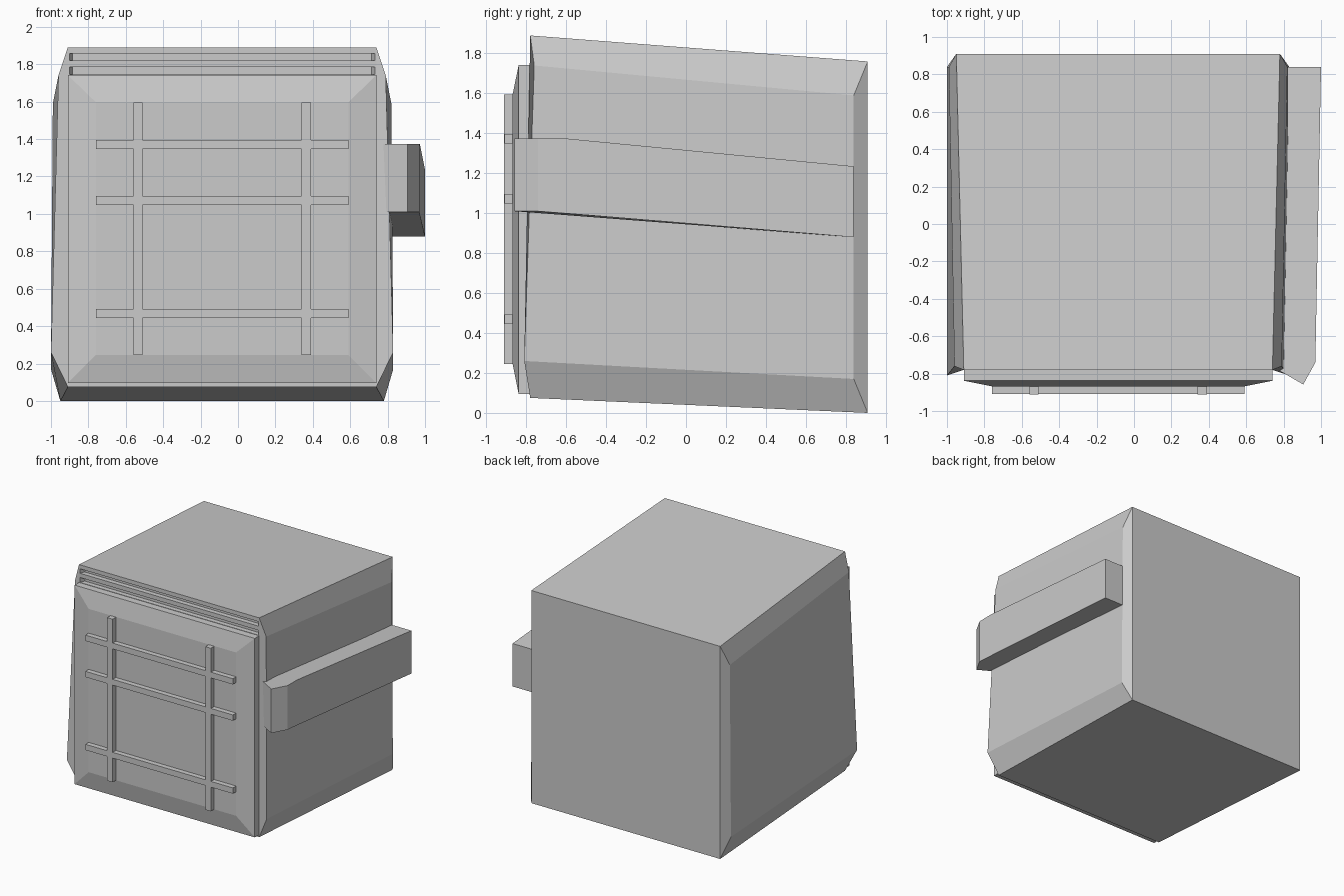
import bpy, bmesh

if "Cube" in bpy.data.objects:
    bpy.data.objects.remove(bpy.data.objects["Cube"])

CX = -0.085  # centre plane of the container body


def add_mesh(name, verts, faces):
    bm = bmesh.new()
    vs = [bm.verts.new(v) for v in verts]
    for f in faces:
        bm.faces.new([vs[i] for i in f])
    bmesh.ops.recalc_face_normals(bm, faces=bm.faces)
    me = bpy.data.meshes.new(name)
    bm.to_mesh(me)
    bm.free()
    ob = bpy.data.objects.new(name, me)
    bpy.context.collection.objects.link(ob)
    return ob


def loft(name, rings):
    """Closed solid through rings with equal vertex counts."""
    n = len(rings[0])
    faces = [[r * n + i, r * n + (i + 1) % n, (r + 1) * n + (i + 1) % n, (r + 1) * n + i]
             for r in range(len(rings) - 1) for i in range(n)]
    last = (len(rings) - 1) * n
    faces += [list(range(n))[::-1], list(range(last, last + n))]
    return add_mesh(name, [v for r in rings for v in r], faces)


def rect(x0, x1, z0, z1, y):
    return [(x0, y, z0), (x1, y, z0), (x1, y, z1), (x0, y, z1)]


def box(name, x0, x1, y0, y1, z0, z1):
    return loft(name, [rect(x0, x1, z0, z1, y0), rect(x0, x1, z0, z1, y1)])


# Body: tapered block with a raised, chamfered panel on each side
# (half width, y, z): front bottom, back bottom, back top, front top
edge = [(0.825, -0.78, 0.075), (0.865, 0.91, 0), (0.865, 0.91, 1.76), (0.825, -0.78, 1.89)]
panel = [(0.915, -0.81, 0.26), (0.915, 0.84, 0.17), (0.905, 0.84, 1.59), (0.875, -0.76, 1.74)]
body = loft("container_body", [[(CX + s * w, y, z) for w, y, z in ring]
                               for s, ring in ((-1, panel), (-1, edge), (1, edge), (1, panel))])

# Two vent slots above the door
for i, (z0, z1) in enumerate(((1.745, 1.785), (1.82, 1.857))):
    cutter = loft(f"slot_cutter_{i}", [rect(-0.91, 0.74, z0, z1, -0.80),
                                       rect(-0.885, 0.715, z0, z1, -0.74)])
    cutter.hide_render = True
    cutter.hide_set(True)
    mod = body.modifiers.new("vent_slot", 'BOOLEAN')
    mod.operation = 'DIFFERENCE'
    mod.solver = 'EXACT'
    mod.object = cutter

# Front door with chamfered rim
loft("front_door", [rect(-0.91, 0.74, 0.095, 1.742, -0.77),
                    rect(-0.91, 0.74, 0.095, 1.742, -0.838),
                    rect(-0.76, 0.59, 0.245, 1.597, -0.868)])

# Door grille
for i, x in enumerate((-0.535, 0.365)):
    box(f"grille_upright_{i}", x - 0.025, x + 0.025, -0.912, -0.86, 0.245, 1.595)
for i, z in enumerate((0.468, 1.072, 1.372)):
    box(f"grille_crossbar_{i}", -0.76, 0.59, -0.91, -0.86, z - 0.024, z + 0.024)

# Side latch arm: hooked plan outline, sloping down to the back
# (x, y, bottom z, top z)
plan = [(0.77, -0.78, 1.01, 1.375), (0.905, -0.858, 1.01, 1.375), (0.97, -0.74, 1.01, 1.375),
        (0.972, -0.61, 1.0, 1.375), (1.0, 0.84, 0.88, 1.235), (0.82, 0.84, 0.88, 1.235),
        (0.77, -0.61, 1.0, 1.375)]
loft("latch_arm", [[(x, y, b) for x, y, b, t in plan], [(x, y, t) for x, y, b, t in plan]])
